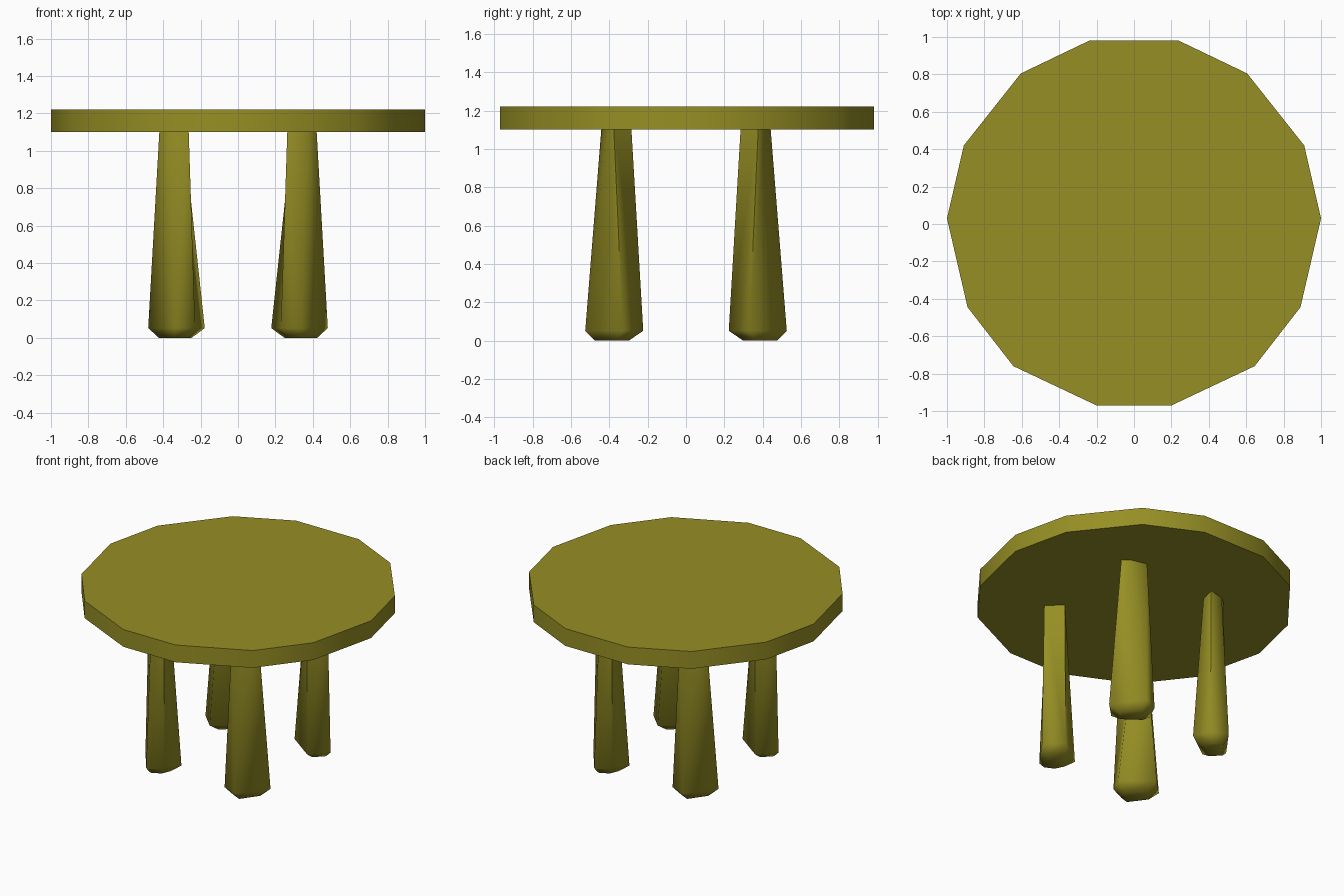
import bpy, bmesh, math
from mathutils import Vector

if "Cube" in bpy.data.objects:
    bpy.data.objects.remove(bpy.data.objects["Cube"])

wood = bpy.data.materials.new("olive")
wood.diffuse_color = (0.305, 0.275, 0.018, 1)
wood.use_nodes = True
wood.node_tree.nodes["Principled BSDF"].inputs["Base Color"].default_value = wood.diffuse_color


def loft(name, rings, angle):
    """Closed solid through rings of matching points."""
    bm = bmesh.new()
    loops = [[bm.verts.new(p) for p in ring] for ring in rings]
    n = len(loops[0])
    bm.faces.new(loops[0])
    bm.faces.new(loops[-1])
    for a, b in zip(loops, loops[1:]):
        for i in range(n):
            j = (i + 1) % n
            bm.faces.new((a[i], a[j], b[j], b[i]))
    bmesh.ops.recalc_face_normals(bm, faces=bm.faces)
    me = bpy.data.meshes.new(name)
    bm.to_mesh(me)
    bm.free()
    me.materials.append(wood)
    ob = bpy.data.objects.new(name, me)
    bpy.context.collection.objects.link(ob)
    bpy.ops.object.select_all(action='DESELECT')
    ob.select_set(True)
    bpy.context.view_layer.objects.active = ob
    bpy.ops.object.shade_smooth_by_angle(angle=math.radians(angle))
    return ob


# Table top: hand-cut 14-sided slab, right half mirrored to the left
half = [(0.24, 0.98), (0.605, 0.805), (0.91, 0.42), (1.0, 0.03),
        (0.89, -0.445), (0.645, -0.76), (0.2, -0.97)]
outline = half + [(-x, y) for x, y in reversed(half)]
loft("table_top", [[(x, y, z) for x, y in outline] for z in (1.10, 1.22)], 40)

# Legs: tapered five-sided section, given along the (1,-1) and (1,1) diagonals
foot = [(0.14, 0.075), (-0.10, 0.1125), (-0.14, 0), (-0.10, -0.1125), (0.14, -0.075)]
head = [(0.08, 0.065), (0.02, 0.058), (-0.077, 0), (0.02, -0.058), (0.08, -0.065)]
s = math.sqrt(0.5)


def ring(section, cx, cy, z, sx, sy, scale=1.0):
    return [(sx * (cx + scale * s * (u + v)), sy * (cy + scale * s * (v - u)), z)
            for u, v in section]


for yname, sy in (("front", -1), ("back", 1)):
    for xname, sx in (("left", -1), ("right", 1)):
        loft(f"{yname}_{xname}_leg", [
            ring(foot, 0.335, 0.387, 0.0, sx, sy, 0.58),
            ring(foot, 0.328, 0.375, 0.052, sx, sy),
            ring(head, 0.318, 0.387, 1.102, sx, sy)], 75)
